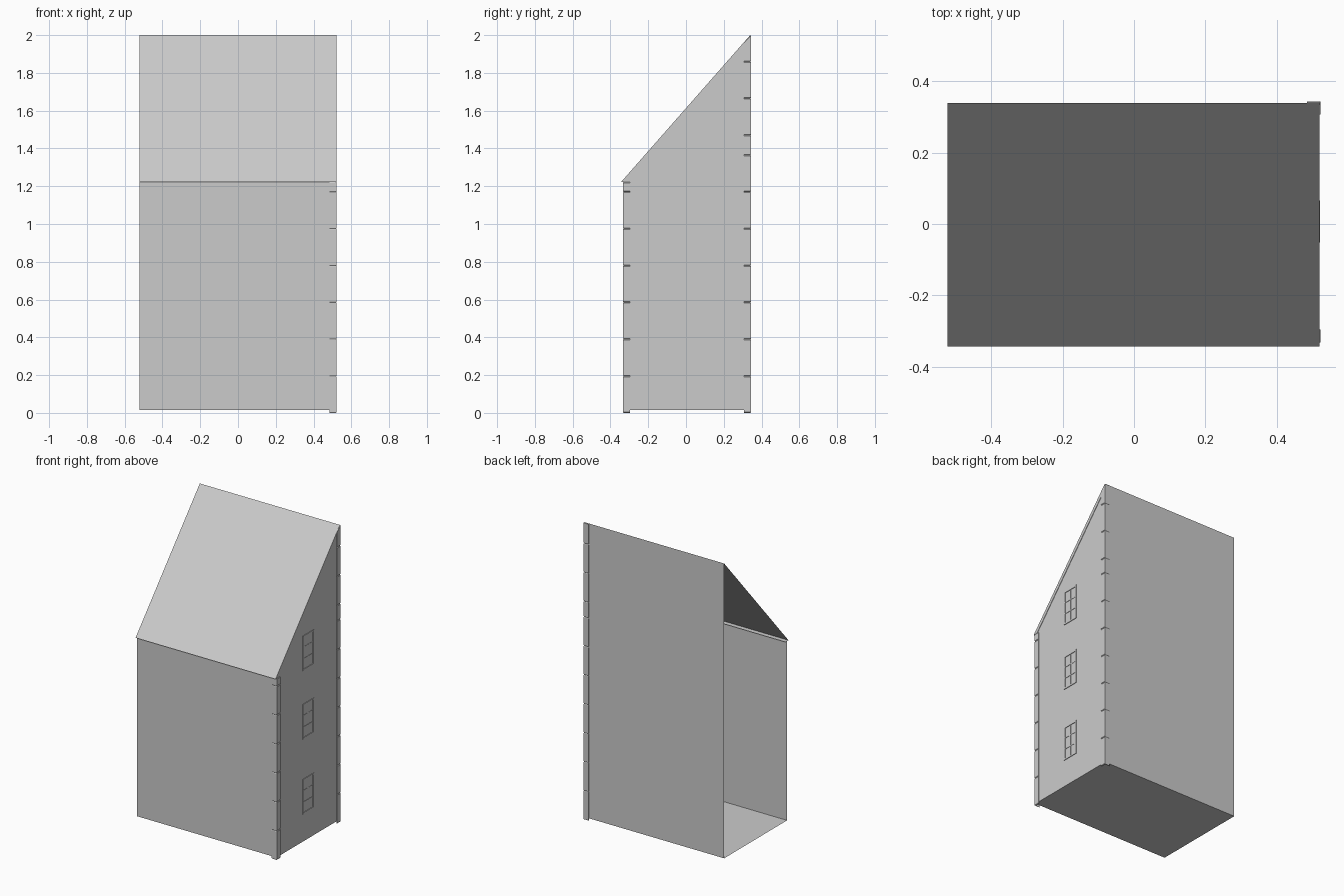
import bpy, bmesh

if "Cube" in bpy.data.objects:
    bpy.data.objects.remove(bpy.data.objects["Cube"])

XL, XR = -0.5225, 0.5175      # open side, gable wall
YF, YB = -0.329, 0.340        # front wall, back wall
Z0, EAVE, TOP = 0.015, 1.222, 2.0
YE, YIN = -0.344, -0.312      # eave edge, inner edge of soffit
PROUD = 0.005                 # relief of trim


def roof_z(y):
    return EAVE + (TOP - EAVE) * (y - YE) / (YB - YE)


def make(name, verts, faces, recalc=True):
    bm = bmesh.new()
    vs = [bm.verts.new(v) for v in verts]
    for f in faces:
        bm.faces.new([vs[i] for i in f])
    if recalc:
        bmesh.ops.recalc_face_normals(bm, faces=bm.faces)
    me = bpy.data.meshes.new(name)
    bm.to_mesh(me)
    bm.free()
    ob = bpy.data.objects.new(name, me)
    bpy.context.collection.objects.link(ob)
    return ob


def sheet(name, verts):
    return make(name, verts, [list(range(len(verts)))], False)


def loft(rings):
    # closed solid through rings of equal point count
    n = len(rings[0])
    verts = [p for r in rings for p in r]
    faces = [list(range(n)), list(range(len(verts) - n, len(verts)))]
    for k in range(len(rings) - 1):
        for i in range(n):
            j = (i + 1) % n
            faces.append([k * n + i, k * n + j, (k + 1) * n + j, (k + 1) * n + i])
    return verts, faces


# Thin shell, open on the left
sheet("front_wall", [(XL, YF, Z0), (XR, YF, Z0), (XR, YF, EAVE), (XL, YF, EAVE)])
sheet("back_wall", [(XR, YB, Z0), (XL, YB, Z0), (XL, YB, TOP), (XR, YB, TOP)])
sheet("gable_wall", [(XR, YF, Z0), (XR, YB, Z0), (XR, YB, TOP), (XR, YF, roof_z(YF))])
sheet("floor", [(XL, YB, Z0), (XR, YB, Z0), (XR, YF, Z0), (XL, YF, Z0)])

# Sloping roof and eave soffit
RX = XR + 0.003
sheet("roof", [(XL, YE, EAVE), (RX, YE, EAVE), (RX, YB, TOP), (XL, YB, TOP)])
sheet("eave_soffit", [(XL, YIN, EAVE), (RX, YIN, EAVE), (RX, YE, EAVE), (XL, YE, EAVE)])

# Bargeboard along the gable slope
board = [(YE, EAVE), (YIN, EAVE), (YB, TOP - roof_z(YIN) + EAVE), (YB, TOP)]
make("bargeboard", *loft([[(x, y, z) for y, z in board] for x in (XR - 0.001, RX)]))


# Corner stones: L-shaped blocks with chamfered joints
def corner_stones(name, ywall, side, seams):
    w, c = 0.033, 0.004
    verts, faces = [], []
    for a, b in zip(seams, seams[1:]):
        rings = []
        for z, d in ((a, 0.0015), (a + c, PROUD), (b - c, PROUD), (b, 0.0015)):
            ye, yo = ywall - side * w, ywall + side * min(d, 0.004)
            pts = [(XR, ye), (XR + d, ye), (XR + d, yo),
                   (XR - w, yo), (XR - w, ywall), (XR, ywall)]
            rings.append([(x, y, min(z, roof_z(min(y, YB)) - 0.001 * (b - z < c / 2 and 1 or 2)))
                          for x, y in pts])
        v, f = loft(rings)
        faces += [[i + len(verts) for i in q] for q in f]
        verts += v
    make(name, verts, faces)


STEP = 0.195
corner_stones("front_corner_stones", YF, -1, [STEP * i for i in range(7)] + [EAVE])
corner_stones("back_corner_stones", YB, 1,
              [STEP * i for i in range(8)] + [1.47, 1.665, 1.86, TOP])


# Windows: frame and glazing bars, two panes by three
def window(name, zb, zt, ya=-0.052, yb=0.066):
    t, m = 0.010, 0.006
    ym = (ya + yb) / 2
    bars = [(ya, ya + t, zb, zt, 1), (yb - t, yb, zb, zt, 1),
            (ya + t, yb - t, zb, zb + t, 1), (ya + t, yb - t, zt - t, zt, 1),
            (ym - m / 2, ym + m / 2, zb + t, zt - t, 0.6)]
    for k in (1, 2):
        z = zb + (zt - zb) * k / 3
        bars.append((ya + t, yb - t, z - m / 2, z + m / 2, 0.55))
    verts, faces = [], []
    for y0, y1, z0, z1, h in bars:
        v, f = loft([[(x, y0, z0), (x, y1, z0), (x, y1, z1), (x, y0, z1)]
                     for x in (XR - 0.001, XR + 0.004 * h)])
        faces += [[i + len(verts) for i in q] for q in f]
        verts += v
    make(name, verts, faces)


for label, zt in (("lower", 0.435), ("middle", 0.94), ("upper", 1.40)):
    window(label + "_window", zt - 0.235, zt)
